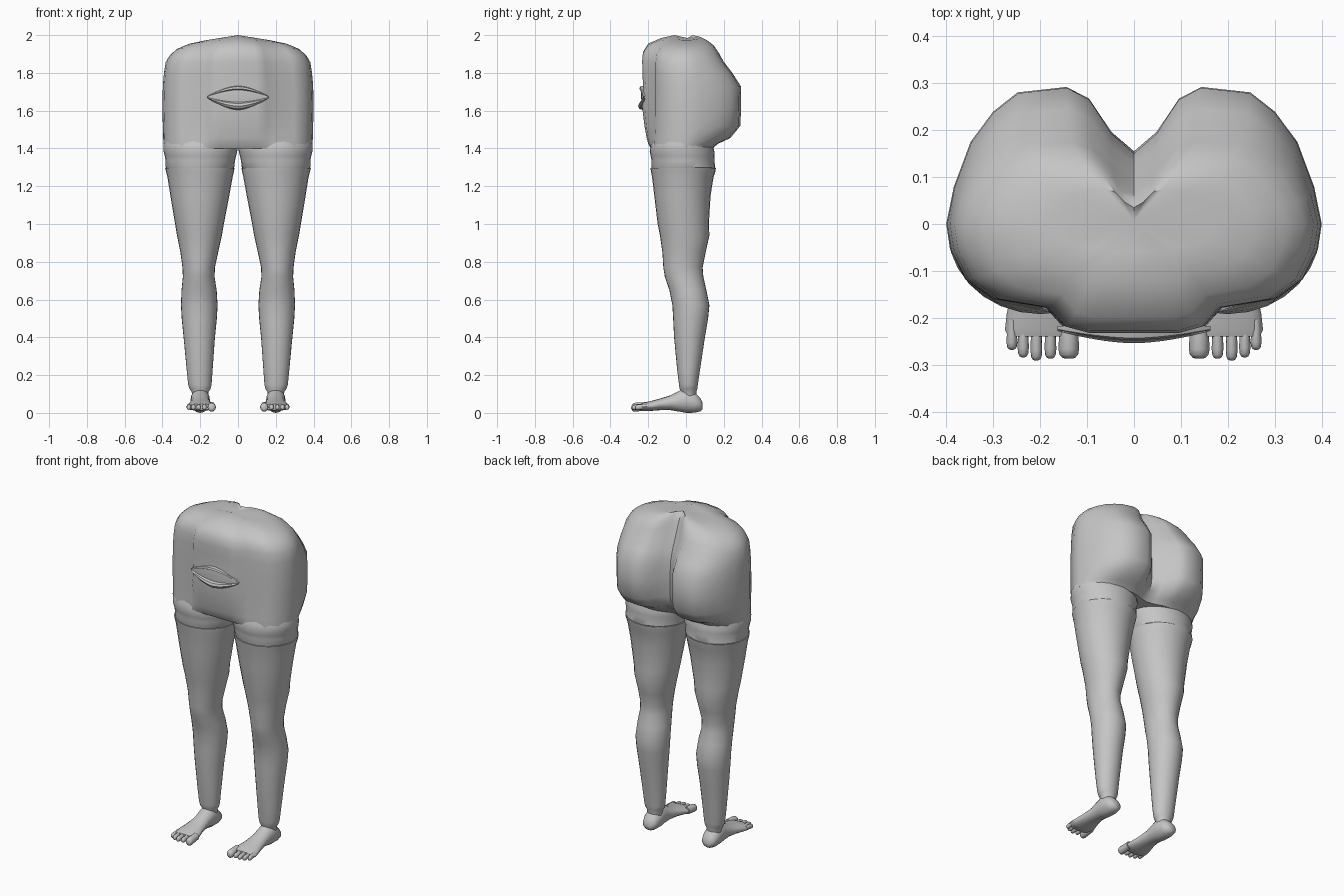
import bpy, math

grey = bpy.data.materials.new("plain grey")
grey.diffuse_color = (0.56, 0.56, 0.56, 1)


def loft(name, rings, mirror=False, closed=True, angle=40):
    """Skin a list of equal-length point rings and close both ends with fans."""
    n = len(rings[0])
    verts = [p for r in rings for p in r]
    faces = []
    for i in range(len(rings) - 1):
        for j in range(n if closed else n - 1):
            k = (j + 1) % n
            faces.append((i * n + j, i * n + k, (i + 1) * n + k, (i + 1) * n + j))
    if closed:
        for base, ring in ((0, rings[0]), ((len(rings) - 1) * n, rings[-1])):
            c = len(verts)
            verts.append(tuple(sum(p[a] for p in ring) / n for a in range(3)))
            for j in range(n):
                k = (j + 1) % n
                faces.append((base + k, base + j, c) if base == 0 else (base + j, base + k, c))
    me = bpy.data.meshes.new(name)
    me.from_pydata(verts, [], faces)
    me.materials.append(grey)
    ob = bpy.data.objects.new(name, me)
    bpy.context.collection.objects.link(ob)
    bpy.context.view_layer.objects.active = ob
    ob.select_set(True)
    if closed:
        bpy.ops.object.mode_set(mode='EDIT')
        bpy.ops.mesh.select_all(action='SELECT')
        bpy.ops.mesh.normals_make_consistent(inside=False)
        bpy.ops.object.mode_set(mode='OBJECT')
    bpy.ops.object.shade_smooth_by_angle(angle=math.radians(angle))
    ob.select_set(False)
    if mirror:
        ob.modifiers.new("mirror", 'MIRROR')
    return ob


def circle(n):
    return [(math.cos(2 * math.pi * i / n), math.sin(2 * math.pi * i / n)) for i in range(n)]


def level_ring(z, x0, x1, y0, y1, n=28):
    return [((x0 + x1) / 2 + c * (x1 - x0) / 2, (y0 + y1) / 2 + s * (y1 - y0) / 2, z)
            for c, s in circle(n)]


# Hips: z, half width, front, front panel, back, cleft, drop towards the sides
def hip_ring(z, w, F, P, B, C, drop):
    half = [(0, P), (.25 * w, P), (.38 * w, P + .25 * (F - P)), (.47 * w, F),
            (.75 * w, .9 * F), (.9 * w, .66 * F), (.98 * w, .3 * F), (w, 0),
            (.96 * w, .27 * B), (.87 * w, .6 * B), (.75 * w, .82 * B), (.62 * w, .96 * B),
            (.36 * w, B), (.24 * w, C + .82 * (B - C)), (.12 * w, C + .3 * (B - C)), (0, C)]
    pts = half + [(-x, y) for x, y in half[-2:0:-1]]
    return [(x, y, z - drop * abs(x)) for x, y in pts]


hips = [
    (1.40, .393, -.185, -.185, .14, .11, 0),
    (1.425, .395, -.185, -.20, .17, .12, 0),
    (1.455, .396, -.183, -.208, .235, .14, 0),
    (1.52, .398, -.18, -.22, .288, .153, 0),
    (1.62, .40, -.178, -.232, .292, .155, 0),
    (1.73, .398, -.178, -.228, .29, .15, 0),
    (1.80, .392, -.178, -.23, .245, .13, 0),
    (1.86, .383, -.178, -.232, .20, .105, .01),
    (1.91, .362, -.172, -.228, .175, .085, .05),
    (1.955, .325, -.15, -.20, .148, .065, .09),
    (1.985, .26, -.10, -.13, .11, .05, .12),
    (2.00, .17, -.05, -.06, .075, .035, .16),
]
loft("hips", [hip_ring(*h) for h in hips])

# Upper thigh cuffs under the hips
cuff = [(1.292, .028, .378, -.18, .15), (1.30, .02, .384, -.183, .155),
        (1.335, .016, .383, -.182, .15), (1.36, .01, .388, -.187, .152),
        (1.385, .004, .394, -.192, .15), (1.42, .0, .395, -.187, .14),
        (1.47, .02, .38, -.165, .13)]
loft("thigh_cuff", [level_ring(*r) for r in cuff], mirror=True)

# Legs from ankle to stocking top
leg = [(.06, .157, .243, -.02, .055), (.112, .155, .245, -.027, .055),
       (.128, .145, .257, -.034, .06), (.15, .14, .264, -.037, .063),
       (.22, .135, .271, -.046, .073), (.40, .122, .288, -.063, .10),
       (.50, .112, .298, -.068, .117), (.57, .108, .302, -.072, .124),
       (.65, .113, .299, -.088, .108), (.72, .124, .292, -.112, .092),
       (.77, .122, .294, -.12, .088), (.85, .105, .305, -.125, .104),
       (.94, .085, .323, -.138, .124), (1.0, .075, .333, -.15, .121),
       (1.15, .046, .358, -.168, .13), (1.25, .028, .374, -.18, .146),
       (1.28, .021, .382, -.186, .156), (1.296, .019, .386, -.188, .158)]
loft("leg", [level_ring(*r) for r in leg], mirror=True)


# Feet and toes: y, centre x, half width, bottom z, top z
def upright_ring(y, x, hw, z0, z1, n=16):
    return [(x + c * hw, y, (z0 + z1) / 2 + s * (z1 - z0) / 2) for c, s in circle(n)]


foot = [(.088, .2, .02, .02, .055), (.075, .2, .04, .008, .08), (.045, .2, .05, .001, .11),
        (.0, .2, .052, .0, .13), (-.03, .2, .05, .006, .12), (-.08, .199, .05, .014, .094),
        (-.14, .199, .06, .014, .075), (-.19, .198, .073, .01, .062),
        (-.225, .198, .077, .01, .054), (-.24, .198, .07, .016, .048)]
loft("foot", [upright_ring(*r) for r in foot], mirror=True, angle=60)

toes = [(.139, .022, -.287), (.178, .0125, -.287), (.208, .0125, -.291),
        (.236, .012, -.284), (.26, .0115, -.268)]
for i, (x, r, tip) in enumerate(toes):
    h = .9 * r + .004
    start = -.205
    rings = []
    for t, k in ((0, .9), (.45, .95), (.75, 1), (.9, .9), (.97, .65), (1, .3)):
        y = start + (tip - start) * t
        zc = .036 - .008 * t
        rings.append(upright_ring(y, x, r * k, zc - h * k, zc + h * k, 12))
    loft("toe_%d" % (i + 1), rings, mirror=True, angle=60)

# Mouth: rows of z and y at the middle, all meeting at the corners
rows = [(1.733, -.222), (1.727, -.243), (1.716, -.247), (1.71, -.236), (1.68, -.238),
        (1.645, -.236), (1.638, -.248), (1.624, -.254), (1.61, -.246), (1.60, -.222)]
cols = [i / 8 for i in range(-8, 9)]
mouth = []
for z, y in rows:
    line = []
    for u in cols:
        k = 1 - abs(u) ** 1.7
        line.append((.163 * u, -.214 + (y + .214) * (.35 + .65 * k), 1.672 + (z - 1.672) * (.06 + .94 * k)))
    mouth.append(line)
loft("mouth", mouth[::-1], closed=False, angle=35)
